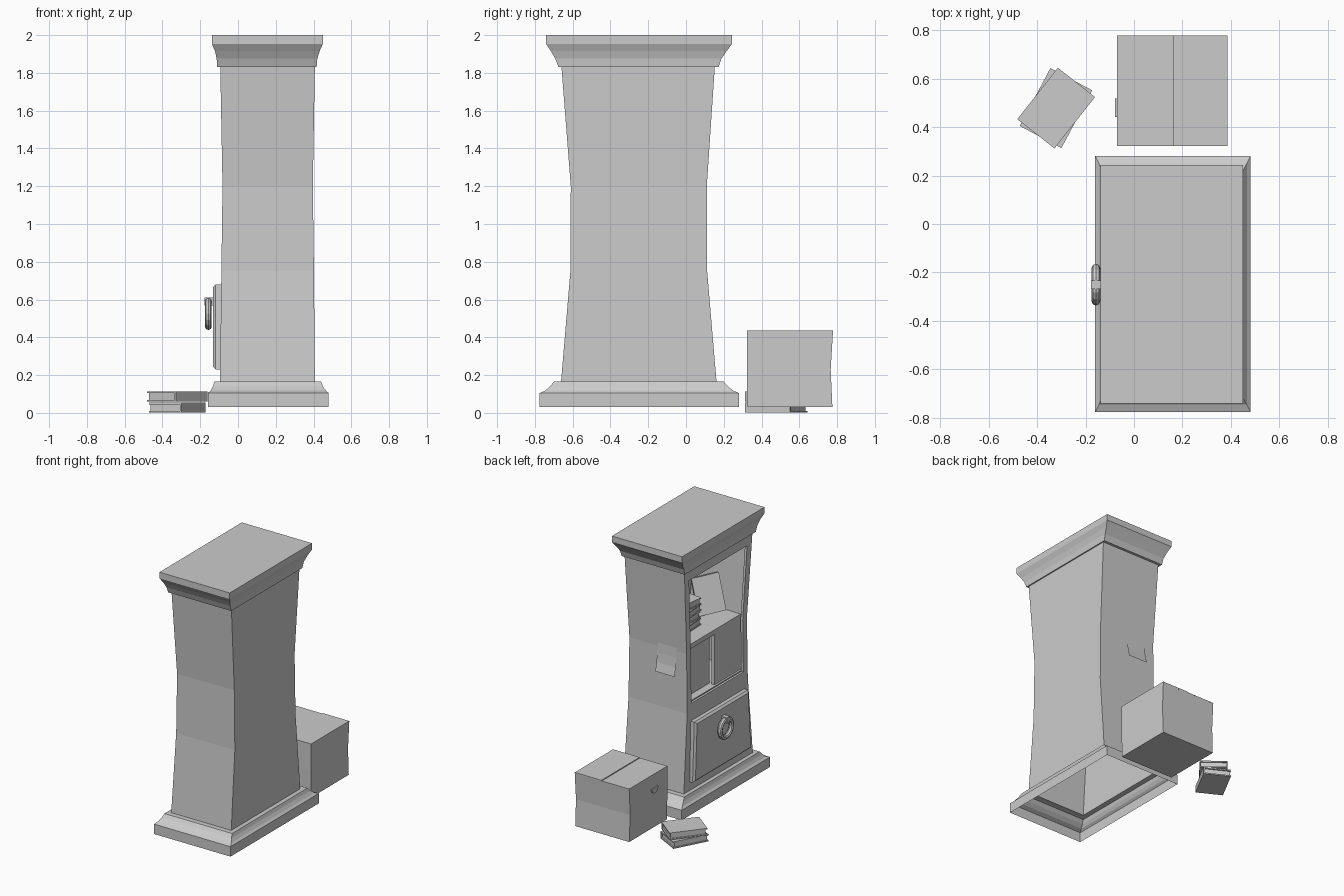
import bpy, bmesh, math
from mathutils import Matrix, Vector

if "Cube" in bpy.data.objects:
    bpy.data.objects.remove(bpy.data.objects["Cube"])


def finish(name, bm):
    me = bpy.data.meshes.new(name)
    bm.to_mesh(me)
    bm.free()
    ob = bpy.data.objects.new(name, me)
    bpy.context.collection.objects.link(ob)
    return ob


def tower(name, loops, bottom=True, top=True):
    """Rectangular rings (x0, x1, y0, y1, z) bridged from bottom to top."""
    bm = bmesh.new()
    rings = [[bm.verts.new(p) for p in ((a, c, z), (b, c, z), (b, d, z), (a, d, z))]
             for a, b, c, d, z in loops]
    for lo, hi in zip(rings, rings[1:]):
        for i in range(4):
            j = (i + 1) % 4
            bm.faces.new((lo[i], lo[j], hi[j], hi[i]))
    if bottom:
        bm.faces.new(rings[0][::-1])
    if top:
        bm.faces.new(rings[-1])
    return finish(name, bm)


def box(name, x0, x1, y0, y1, z0, z1):
    return tower(name, [(x0, x1, y0, y1, z0), (x0, x1, y0, y1, z1)])


def apply_mod(ob, kind, **props):
    m = ob.modifiers.new(kind.title(), kind)
    for k, v in props.items():
        setattr(m, k, v)
    bpy.context.view_layer.objects.active = ob
    bpy.ops.object.modifier_apply(modifier=m.name)


def book(name, matrix, length=.27, width=.195, thick=.052):
    """Page block between two covers and a spine, length along local x."""
    bm = bmesh.new()
    c = .009
    parts = [((length - .02, width - .015, thick - 2 * c), (0, .002, 0)),
             ((length, width, c), (0, 0, thick / 2 - c / 2)),
             ((length, width, c), (0, 0, -thick / 2 + c / 2)),
             ((length, c, thick - c), (0, -width / 2 + c / 2, 0))]
    for size, pos in parts:
        bmesh.ops.create_cube(bm, size=1, matrix=matrix @ Matrix.Translation(pos)
                              @ Matrix.Diagonal((*size, 1)))
    return finish(name, bm)


def flat_book(name, x, y, z, deg, **k):
    return book(name, Matrix.Translation((x, y, z)) @ Matrix.Rotation(math.radians(deg), 4, 'Z'), **k)


# Hollow plinth with stepped, sloped moulding
tower("plinth", [(-.16, .48, -.775, .28, .03), (-.16, .48, -.775, .28, .105),
                 (-.145, .465, -.745, .25, .118), (-.133, .45, -.72, .222, .14),
                 (-.125, .44, -.70, .20, .165), (-.09, .405, -.655, .155, .165)],
      bottom=False, top=False)

# Waisted cabinet shell
body = tower("cabinet_body", [(-.095, .407, -.662, .162, .16), (-.088, .402, -.612, .112, .75),
                              (-.082, .396, -.610, .110, 1.2), (-.094, .407, -.660, .153, 1.84)],
             bottom=False, top=False)
apply_mod(body, 'SOLIDIFY', thickness=.025, offset=-1)

# Display opening follows the waist
cutter = tower("opening_cutter", [(-.3, .0, -.56, .06, .81), (-.3, .0, -.56, .06, 1.2),
                                  (-.3, .0, -.597, .095, 1.75)])
cutter.hide_render = True
apply_mod(body, 'BOOLEAN', operation='DIFFERENCE', object=cutter, solver='EXACT')
bpy.data.objects.remove(cutter)

# Cornice with a cove profile
tower("cornice", [(-.11, .416, -.675, .172, 1.83), (-.113, .42, -.692, .187, 1.875),
                  (-.122, .432, -.715, .215, 1.915), (-.138, .449, -.74, .243, 1.953),
                  (-.138, .449, -.74, .243, 2.0)])

# Inner cupboard: shelf board, recessed left door, proud right door
box("shelf_board", -.045, .375, -.59, .09, 1.19, 1.225)
box("cupboard_floor", -.06, .375, -.59, .09, .785, .81)
box("left_door", .0, .02, -.28, .09, .81, 1.19)
box("right_door", -.045, -.02, -.59, -.275, .81, 1.19)

# Drawer front, wider at the bottom, with a raised bevelled face
bm = bmesh.new()
rows = []
for x, g in ((-.085, 0), (-.118, 0), (-.132, .014)):
    rows.append([bm.verts.new(p) for p in ((x, .09 - g, .23 + g), (x, -.60 + g, .23 + g),
                                           (x, -.57 + g, .68 - g), (x, .07 - g, .68 - g))])
for lo, hi in zip(rows, rows[1:]):
    for i in range(4):
        j = (i + 1) % 4
        bm.faces.new((lo[i], lo[j], hi[j], hi[i]))
bm.faces.new(rows[-1])
bm.faces.new(rows[0][::-1])
bmesh.ops.recalc_face_normals(bm, faces=bm.faces)
finish("drawer_front", bm)

# Ring pull and its clasp
bpy.ops.mesh.primitive_torus_add(major_segments=16, minor_segments=8, major_radius=.068,
                                 minor_radius=.018, location=(-.157, -.25, .525),
                                 rotation=(0, math.pi / 2, 0))
bpy.context.object.name = "ring_pull"
box("ring_clasp", -.178, -.125, -.268, -.234, .568, .612)

# Paper note on the side, curling away at the bottom
bm = bmesh.new()
pts = [[bm.verts.new((x, y, z)) for x in (0, .16)]
       for y, z in ((.113, 1.225), (.116, 1.15), (.123, 1.08), (.138, 1.015))]
for a, b in zip(pts, pts[1:]):
    bm.faces.new((a[0], b[0], b[1], a[1]))
bmesh.ops.recalc_face_normals(bm, faces=bm.faces)
finish("side_note", bm)

# Stack of books on the shelf
for i, (dx, deg) in enumerate(((0, 92), (.012, 86), (-.008, 95), (.006, 84))):
    flat_book(f"shelf_book_{i + 1}", .17 + dx, -.15, 1.252 + i * .054, deg)

# Book leaning into the back corner of the shelf
w = Vector((-.68, -.73, 0)).normalized()
up = Vector((.2, -.2, .94)).normalized()
up, w = (up - .15 * w).normalized(), (w + .15 * up).normalized()
n = up.cross(w)
rot = Matrix((up, w, n)).transposed().to_4x4()
book("leaning_book", Matrix.Translation(Vector((.10, -.455, 1.245)) + up * .135) @ rot, thick=.04)

# Two books on the floor
flat_book("floor_book_lower", -.322, .478, .028, 62, thick=.053)
flat_book("floor_book_upper", -.321, .478, .087, 51.7, thick=.053)

# Cardboard box with two top flaps and a hand tab
tower("carton", [(-.068, .383, .325, .775, .03), (-.07, .383, .322, .766, .23),
                 (-.07, .385, .322, .778, .428)])
for name, x0, x1, z in (("carton_flap_left", -.07, .158, .432), ("carton_flap_right", .162, .385, .436)):
    box(name, x0, x1, .322, .778, .426, z)
bm = bmesh.new()
arc = [(.48 + .038 * math.cos(math.pi * i / 8), .33 - .04 * math.sin(math.pi * i / 8)) for i in range(9)]
face = bm.faces.new([bm.verts.new((-.068, y, z)) for y, z in arc])
ext = bmesh.ops.extrude_face_region(bm, geom=[face])
bmesh.ops.translate(bm, vec=(-.011, 0, 0), verts=[v for v in ext["geom"] if isinstance(v, bmesh.types.BMVert)])
bmesh.ops.recalc_face_normals(bm, faces=bm.faces)
finish("carton_hand_tab", bm)
